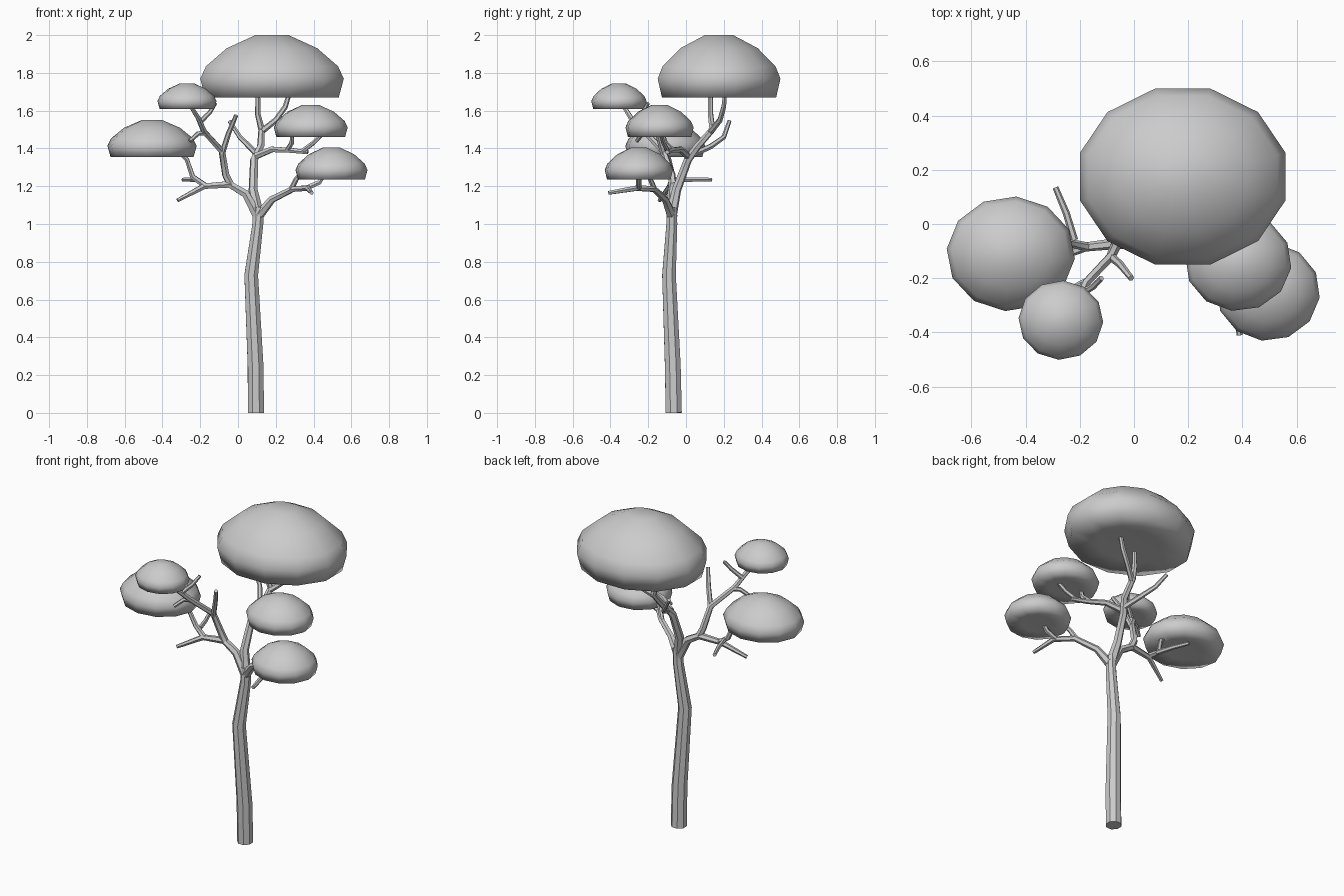
import bpy, bmesh, math
from mathutils import Vector


def smooth(ob, angle):
    bpy.ops.object.select_all(action='DESELECT')
    ob.select_set(True)
    bpy.context.view_layer.objects.active = ob
    bpy.ops.object.shade_smooth_by_angle(angle=math.radians(angle))


def limb(name, points, sides=6):
    """Tapered tube through points given as (x, y, z, radius)."""
    cu = bpy.data.curves.new(name, 'CURVE')
    cu.dimensions = '3D'
    cu.bevel_depth = 1.0
    cu.bevel_resolution = (sides - 4) // 2
    cu.use_fill_caps = True
    sp = cu.splines.new('POLY')
    sp.points.add(len(points) - 1)
    for p, (x, y, z, r) in zip(sp.points, points):
        p.co = (x, y, z, 1)
        p.radius = r
    ob = bpy.data.objects.new(name, cu)
    bpy.context.collection.objects.link(ob)
    bpy.ops.object.select_all(action='DESELECT')
    ob.select_set(True)
    bpy.context.view_layer.objects.active = ob
    bpy.ops.object.convert(target='MESH')
    smooth(bpy.context.object, 40)


# flattened dome profile: (radius fraction, height fraction)
DOME = [(0.5, 0.025), (0.93, 0.0), (1.0, 0.30), (0.92, 0.50), (0.63, 0.79), (0.23, 1.0)]


def foliage(name, x0, x1, y0, y1, z0, z1, turn=0, n=12):
    cx, cy = (x0 + x1) / 2, (y0 + y1) / 2
    rx, ry = (x1 - x0) / 2, (y1 - y0) / 2
    k = 1 / math.cos(math.pi / n) if turn == 0 else 1.01
    bm = bmesh.new()
    rings = []
    for r, h in DOME:
        ring = []
        for i in range(n):
            a = 2 * math.pi * (i + 0.5) / n + math.radians(turn)
            ring.append(bm.verts.new((cx + rx * k * r * math.cos(a),
                                      cy + ry * k * r * math.sin(a),
                                      z0 + (z1 - z0) * h)))
        rings.append(ring)
    for a, b in zip(rings, rings[1:]):
        for i in range(n):
            j = (i + 1) % n
            bm.faces.new((a[i], a[j], b[j], b[i]))
    bm.faces.new(rings[-1])
    bm.faces.new(rings[0][::-1])
    me = bpy.data.meshes.new(name)
    bm.to_mesh(me)
    bm.free()
    ob = bpy.data.objects.new(name, me)
    bpy.context.collection.objects.link(ob)
    smooth(ob, 100)


# trunk
limb("trunk", [(.095, -.065, 0, .046), (.093, -.07, .25, .045), (.07, -.09, .73, .039),
               (.105, -.075, 1.0, .031), (.108, -.075, 1.09, .03)], 8)

# lower right branch
limb("right_branch", [(.105, -.075, 1.04, .028), (.18, -.11, 1.13, .02), (.29, -.17, 1.185, .017),
                      (.37, -.26, 1.19, .016), (.39, -.41, 1.165, .011)])
limb("right_twig_outer", [(.36, -.25, 1.19, .015), (.43, -.25, 1.22, .014), (.48, -.25, 1.30, .011)])
limb("right_twig_inner", [(.28, -.165, 1.18, .015), (.31, -.19, 1.24, .013), (.36, -.22, 1.29, .011)])

# lower left branch
limb("left_branch", [(.105, -.075, 1.04, .029), (.04, -.075, 1.16, .024), (-.045, -.07, 1.21, .021),
                     (-.18, -.085, 1.20, .017), (-.32, -.14, 1.125, .011)])
limb("left_twig_up", [(-.17, -.085, 1.20, .017), (-.24, -.07, 1.25, .015),
                      (-.27, -.09, 1.34, .013), (-.33, -.11, 1.40, .011)])
limb("left_twig_back", [(-.22, -.06, 1.235, .014), (-.25, .04, 1.235, .013), (-.29, .135, 1.235, .011)])

# upper left branch
limb("upper_left_branch", [(-.035, -.07, 1.20, .021), (-.065, -.075, 1.26, .02), (-.085, -.12, 1.385, .018),
                           (-.18, -.22, 1.49, .016), (-.21, -.29, 1.56, .014), (-.26, -.34, 1.64, .011)])
limb("upper_left_twig_front", [(-.085, -.12, 1.37, .016), (-.05, -.15, 1.48, .014), (-.01, -.2, 1.575, .011)])
limb("upper_left_twig_low", [(-.17, -.21, 1.48, .014), (-.21, -.23, 1.48, .013), (-.255, -.26, 1.44, .011)])
limb("upper_left_twig_high", [(-.20, -.26, 1.54, .013), (-.15, -.23, 1.59, .012), (-.12, -.2, 1.64, .01)])

# central leader with its forks
limb("central_branch", [(.105, -.075, 1.06, .03), (.08, -.05, 1.18, .025), (.085, .01, 1.34, .022),
                        (.12, .06, 1.41, .02), (.125, .14, 1.50, .018), (.105, .13, 1.58, .015),
                        (.105, .13, 1.72, .012)])
limb("central_fork", [(.125, .13, 1.49, .017), (.2, .18, 1.55, .015), (.25, .2, 1.62, .014), (.28, .21, 1.72, .011)])
limb("central_twig_back", [(.1, .04, 1.37, .017), (.06, .13, 1.41, .015), (.01, .2, 1.46, .013),
                           (-.045, .23, 1.545, .011)])

# upper right branch
limb("upper_right_branch", [(.095, .01, 1.36, .019), (.18, -.03, 1.395, .017), (.28, -.08, 1.39, .015),
                            (.37, -.1, 1.38, .012)])
limb("upper_right_twig_outer", [(.34, -.095, 1.385, .013), (.40, -.12, 1.43, .012), (.47, -.14, 1.50, .011)])
limb("upper_right_twig_inner", [(.26, -.07, 1.39, .014), (.285, -.11, 1.43, .013), (.285, -.13, 1.50, .011)])

# foliage domes
foliage("foliage_top", -.20, .56, -.15, .50, 1.67, 2.0)
foliage("foliage_left", -.69, -.22, -.32, .10, 1.355, 1.55, 10)
foliage("foliage_front_left", -.425, -.115, -.50, -.21, 1.61, 1.745, 12)
foliage("foliage_right_upper", .19, .58, -.32, .04, 1.46, 1.63, 8)
foliage("foliage_right_lower", .305, .685, -.43, -.07, 1.235, 1.405, 8)
